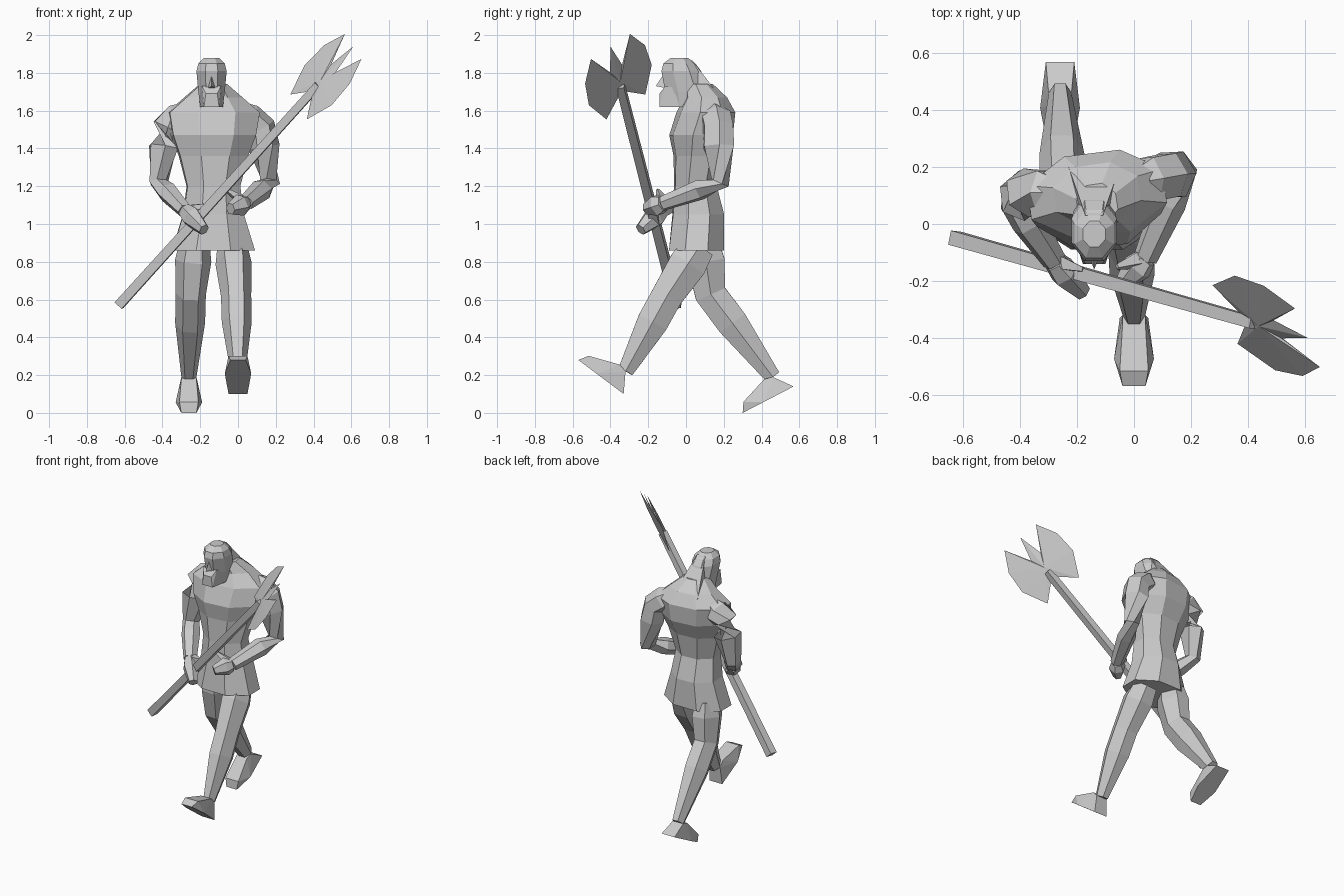
import bpy
import bmesh
from math import cos, sin, pi
from mathutils import Vector

default_cube = bpy.data.objects.get("Cube")
if default_cube:
    bpy.data.objects.remove(default_cube)

grey = (0.6, 0.6, 0.6, 1)
stone = bpy.data.materials.new("stone grey")
stone.use_nodes = True
stone.diffuse_color = grey
stone.node_tree.nodes["Principled BSDF"].inputs["Base Color"].default_value = grey


def finish(name, bm):
    """Turn a finished bmesh into a flat shaded object."""
    bmesh.ops.recalc_face_normals(bm, faces=bm.faces)
    mesh = bpy.data.meshes.new(name)
    bm.to_mesh(mesh)
    bm.free()
    mesh.materials.append(stone)
    part = bpy.data.objects.new(name, mesh)
    bpy.context.collection.objects.link(part)


def skin(name, rings):
    """Join rings of points into a closed faceted tube."""
    bm = bmesh.new()
    loops = [[bm.verts.new(point) for point in ring] for ring in rings]
    for lower, upper in zip(loops, loops[1:]):
        for i in range(len(lower)):
            bm.faces.new((lower[i - 1], lower[i], upper[i], upper[i - 1]))
    bm.faces.new(loops[0])
    bm.faces.new(loops[-1])
    finish(name, bm)


def stack(name, middle, levels, twist=0, sides=8):
    """Level rings given as height, half width, front and back."""
    rings = []
    reach = 1 / cos(pi / sides)
    for height, half_width, front, back in levels:
        turn = twist * (height - levels[0][0])
        ring = []
        for i in range(sides):
            angle = 2 * pi * (i + 0.5) / sides
            x = half_width * reach * cos(angle)
            y = (back - front) / 2 * reach * sin(angle)
            ring.append((middle + x * cos(turn) - y * sin(turn),
                         (front + back) / 2 + x * sin(turn) + y * cos(turn),
                         height))
        rings.append(ring)
    skin(name, rings)


def limb(name, joints, radii, swell=1.2, depth=1.1, side=(1, 0, 0), sides=6):
    """Tube through joints, with a muscle swelling below each joint."""
    points, sizes = [joints[0]], [radii[0]]
    for i in range(1, len(joints)):
        points += [joints[i - 1].lerp(joints[i], 0.35), joints[i]]
        sizes += [(radii[i - 1] * 0.65 + radii[i] * 0.35) * swell, radii[i]]
    rings = []
    for i, (point, size) in enumerate(zip(points, sizes)):
        after = points[min(i + 1, len(points) - 1)]
        along = (after - points[max(i - 1, 0)]).normalized()
        across = Vector(side)
        across = (across - along * across.dot(along)).normalized()
        forward = along.cross(across) * depth
        angles = [2 * pi * k / sides for k in range(sides)]
        rings.append([point + (across * cos(a) + forward * sin(a)) * size
                      for a in angles])
    skin(name, rings)


def wedge(name, middle, pairs):
    """Convex solid around mirrored pairs of half width, y and z."""
    bm = bmesh.new()
    for half_width, y, z in pairs:
        for x in {middle - half_width, middle + half_width}:
            bm.verts.new((x, y, z))
    bmesh.ops.convex_hull(bm, input=bm.verts)
    finish(name, bm)


def foot(name, heel, toe, ankle):
    """Wedge shaped foot, widest at the ball."""
    sole = (toe - heel).normalized()
    rise = ankle - heel
    rise = (rise - sole * rise.dot(sole)).normalized()
    instep = ankle.lerp(toe, 0.2) + rise * 0.03
    toe_top = toe.lerp(heel, 0.1) + rise * 0.05
    widths = ((heel, 0.05), (toe, 0.04), (ankle, 0.04),
              (heel.lerp(toe, 0.6), 0.07), (instep, 0.04), (toe_top, 0.05))
    wedge(name, ankle.x, [(width, spot.y, spot.z) for spot, width in widths])


# Tunic, chest and sloping shoulders
centre = -0.14
stack("torso", centre + 0.01, [
    (0.86, 0.22, -0.09, 0.2),
    (1.05, 0.16, -0.07, 0.2),
    (1.2, 0.14, -0.06, 0.16),
    (1.36, 0.18, -0.06, 0.19),
    (1.47, 0.22, -0.08, 0.24),
    (1.59, 0.24, -0.04, 0.25),
    (1.67, 0.15, 0, 0.21),
    (1.74, 0.07, 0, 0.14)], twist=0.17)

# Head, with the hair swept down the back
stack("head", centre, [
    (1.62, 0.06, -0.08, 0.08),
    (1.7, 0.07, -0.11, 0.12),
    (1.81, 0.08, -0.13, 0.08),
    (1.85, 0.07, -0.12, 0.05),
    (1.88, 0.04, -0.08, 0.01)])
wedge("hair", centre, [
    (0.03, 0.03, 1.87), (0.05, 0.11, 1.75), (0.09, 0.2, 1.65),
    (0.05, 0.23, 1.58), (0.07, 0.05, 1.63)])
wedge("beard", centre, [
    (0.05, -0.11, 1.73), (0.03, -0.14, 1.69), (0.04, -0.14, 1.62),
    (0.06, -0.03, 1.62), (0.06, -0.05, 1.72)])
wedge("nose", centre, [(0, -0.12, 1.79), (0, -0.16, 1.73), (0.02, -0.11, 1.72)])


# Bent arms with hands closing on the shaft
def arm(side_name, collar, shoulder, elbow, wrist, fingertips, thumb_tip):
    limb(side_name + "_arm", (collar, shoulder, elbow, wrist),
         (0.06, 0.08, 0.05, 0.04), side=(0.4, 0, 1))
    limb(side_name + "_hand", (wrist, fingertips), (0.04, 0.03), swell=1.5)
    limb(side_name + "_thumb", (wrist, thumb_tip), (0.03, 0.01), sides=4)


arm("right",
    collar=Vector((-0.28, 0.11, 1.59)),
    shoulder=Vector((-0.38, 0.11, 1.51)),
    elbow=Vector((-0.42, 0.08, 1.22)),
    wrist=Vector((-0.28, -0.13, 1.07)),
    fingertips=Vector((-0.18, -0.24, 0.97)),
    thumb_tip=Vector((-0.18, -0.16, 1.1)))
arm("left",
    collar=Vector((0.02, 0.15, 1.59)),
    shoulder=Vector((0.12, 0.17, 1.51)),
    elbow=Vector((0.17, 0.18, 1.22)),
    wrist=Vector((0.04, -0.12, 1.11)),
    fingertips=Vector((-0.04, -0.21, 1.08)),
    thumb_tip=Vector((-0.06, -0.15, 1.18)))


# Striding legs: the rear foot on its toes, the front one on its heel
def leg(side_name, hip, knee, ankle, heel, toe):
    limb(side_name + "_leg", (hip, knee, ankle), (0.08, 0.08, 0.04), depth=1.2)
    foot(side_name + "_foot", heel, toe, ankle)


leg("right",
    hip=Vector((-0.23, 0.09, 0.9)),
    knee=Vector((-0.25, 0.13, 0.63)),
    ankle=Vector((-0.26, 0.46, 0.19)),
    heel=Vector((-0.26, 0.57, 0.14)),
    toe=Vector((-0.26, 0.3, 0)))
leg("left",
    hip=Vector((-0.03, 0.07, 0.88)),
    knee=Vector((-0.01, -0.1, 0.62)),
    ankle=Vector((0, -0.32, 0.22)),
    heel=Vector((0, -0.33, 0.1)),
    toe=Vector((0, -0.57, 0.28)))

# Square axe shaft
butt = Vector((-0.63, -0.05, 0.57))
spike = Vector((0.61, -0.4, 1.94))
limb("axe_shaft", (butt, butt.lerp(spike, 0.85)), (0.036, 0.03),
     swell=1, depth=1, side=(1, 1, -0.7), sides=4)

# Double blade around a middle spike: distance back from the tip, distance out
along = (spike - butt).normalized()
across = Vector((-0.35, 0.8, 0.5))
across = (across - along * across.dot(along)).normalized()
wing = [(0.16, 0.04), (0, 0.13), (0.13, 0.2), (0.28, 0.21), (0.44, 0.13), (0.35, 0.03)]
outline = [(0, 0)] + wing + [(back, -out) for back, out in reversed(wing)]
bm = bmesh.new()
rim = [bm.verts.new(spike - along * back + across * out) for back, out in outline]
thickness = along.cross(across) * 0.01
for offset in (-thickness, thickness):
    hub = bm.verts.new(spike - along * 0.25 + offset)
    for i in range(len(rim)):
        bm.faces.new((hub, rim[i - 1], rim[i]))
finish("axe_blade", bm)
